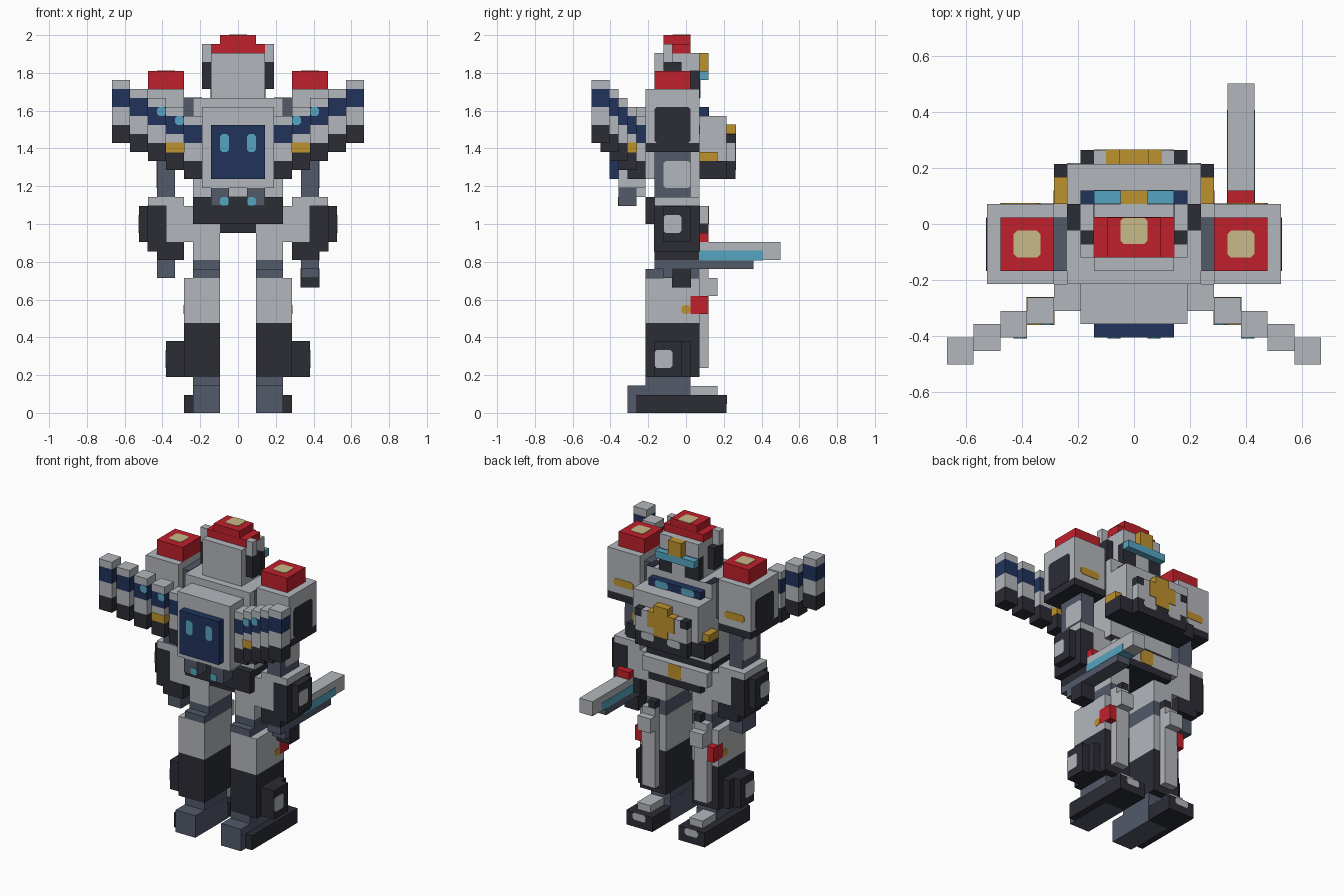
import bpy, bmesh
from mathutils import Vector

cube = bpy.data.objects.get("Cube")
if cube:
    bpy.data.objects.remove(cube, do_unlink=True)

U = 2 / 42          # grid unit
PALETTE = {
    "light_grey": (.45, .47, .50), "charcoal": (.025, .026, .036),
    "slate": (.084, .10, .141), "navy": (.015, .034, .107),
    "cyan": (.089, .376, .527), "gold": (.515, .288, .027),
    "red": (.53, .0144, .024), "cream": (.578, .491, .246),
}
MATS = {}
for name, rgb in PALETTE.items():
    m = bpy.data.materials.new(name)
    m.use_nodes = True
    m.diffuse_color = (*rgb, 1)
    m.node_tree.nodes["Principled BSDF"].inputs["Base Color"].default_value = (*rgb, 1)
    MATS[name] = m


def box(name, colour, x, y, z, grow=0.0, soft=None):
    """Block between grid limits; y counts from the front edge of the model.
    grow lifts painted blocks off the surface, soft rounds edges along an axis."""
    lo = Vector((x[0] * U, y[0] * U - .5, z[0] * U)) - Vector((grow,) * 3)
    hi = Vector((x[1] * U, y[1] * U - .5, z[1] * U)) + Vector((grow,) * 3)
    bm = bmesh.new()
    bmesh.ops.create_cube(bm, size=1)
    for v in bm.verts:
        v.co = Vector([(a + b) / 2 + c * (b - a) for a, b, c in zip(lo, hi, v.co)])
    if soft is not None:
        edges = [e for e in bm.edges
                 if abs((e.verts[0].co - e.verts[1].co).normalized()[soft]) > .9]
        bmesh.ops.bevel(bm, geom=edges, offset=U * .25, segments=1, affect='EDGES')
    mesh = bpy.data.meshes.new(name)
    bm.to_mesh(mesh)
    bm.free()
    mesh.materials.append(MATS[colour])
    ob = bpy.data.objects.new(name, mesh)
    bpy.context.collection.objects.link(ob)
    return ob


def pair(name, colour, x, y, z, **kw):
    box("left_" + name, colour, x, y, z, **kw)
    box("right_" + name, colour, (-x[1], -x[0]), y, z, **kw)


P = .004            # paint thickness
T = .06             # paint thickness in grid units

# Feet
pair("sole", "charcoal", (2, 6), (5, 15), (0, 2))
pair("heel", "slate", (2, 5), (4, 11), (0, 3), grow=.001)
pair("ankle", "slate", (2, 5), (6, 11), (3, 4))
pair("toe_cap", "light_grey", (3, 5), (11, 14), (2, 3))
pair("toe_patch", "light_grey", (3, 5), (15, 15 + T), (1, 2), soft=1)

# Lower legs
pair("calf", "charcoal", (2, 6), (6, 12), (4, 10))
pair("shin", "light_grey", (2, 6), (6, 12), (10, 15))
pair("shin_guard", "light_grey", (3, 5), (12, 13), (5, 13))
pair("knee_guard", "light_grey", (3, 5), (12, 14), (13, 15))
pair("knee_top", "light_grey", (3, 5), (12, 13), (15, 16))
pair("knee_clip", "charcoal", (3, 4), (12, 13), (16, 17))
pair("shin_light", "red", (5, 6), (11, 13), (11, 13), grow=.001)
pair("shin_marker", "gold", (6, 6 + T), (10, 11), (11, 12), soft=0)
pair("calf_pod", "charcoal", (6, 7), (7, 11), (4, 8))
pair("calf_pod_end", "charcoal", (7, 8), (7, 10), (4, 8))
pair("calf_pod_patch", "light_grey", (8, 8 + T), (7, 9), (5, 7), soft=0)

# Thighs and hips
pair("knee_joint", "slate", (2, 5), (6, 12), (15, 16))
pair("thigh_band", "slate", (2, 5), (7, 12), (16, 17))
pair("thigh", "light_grey", (2, 5), (7, 12), (17, 21))
box("crotch", "charcoal", (-2, 2), (7, 12), (20, 21))
box("belt", "charcoal", (-5, 5), (6, 12), (21, 24))
box("skirt", "light_grey", (-5, 5), (12, 13), (21, 23))
box("skirt_hem", "charcoal", (-4, 4), (12, 13), (20, 21))
box("buckle", "gold", (-1, 1), (13, 13 + T), (21, 23), soft=1)

# Torso and chest
box("waist", "light_grey", (-5, 5), (7, 12), (24, 26))
box("torso", "light_grey", (-5, 5), (6, 12), (26, 35))
box("chest", "light_grey", (-5, 5), (12, 15), (28, 33))
box("chest_base", "charcoal", (-6, 6), (12, 15), (26, 28))
box("chest_plate", "light_grey", (-4, 4), (15, 16), (28, 31))
box("chest_plate_base", "charcoal", (-4, 4), (15, 16), (26, 28))
box("emblem_bar", "gold", (-2, 2), (15, 16), (29, 31), grow=P)
box("emblem_post", "gold", (-1, 1), (15, 16), (28, 32), grow=P)
pair("chest_vent", "gold", (5, 6), (12, 14), (28, 29))
pair("chest_base_patch", "light_grey", (1, 3), (16, 16 + T), (27, 28), soft=1)
pair("chest_corner", "charcoal", (3, 4), (15, 16), (30, 31), grow=.001)
box("collar", "navy", (-4, 4), (12, 13), (33, 34))
pair("collar_light", "cyan", (1, 3), (13, 13 + T), (33, 34), soft=1)
pair("collar_pad", "charcoal", (4, 5), (10, 12), (35, 35 + T))

# Head
box("head", "light_grey", (-3, 3), (7, 12), (35, 40))
box("face", "charcoal", (-3, 3), (11, 12), (35, 38), grow=.002)
box("mask", "light_grey", (-1, 1), (12, 12 + T * 2), (35, 37))
box("visor", "cyan", (-3, 3), (12, 13), (37, 38))
box("crest", "gold", (-1, 1), (12, 13), (38, 40))
pair("ear", "charcoal", (3, 4), (8, 10), (36, 39))
pair("ear_fin", "light_grey", (3, 4), (8, 9), (39, 41))
box("cap", "red", (-3, 3), (8, 11), (40, 41), grow=.001)
box("cap_top", "red", (-2, 2), (8, 11), (41, 42))
box("cap_lamp", "cream", (-1, 1), (9, 11), (42, 42 + T), soft=2)

# Shoulders and arms
pair("shoulder_joint", "slate", (5, 6), (7, 11), (30, 35.05))
pair("shoulder", "light_grey", (6, 11), (6, 12), (30, 36))
pair("shoulder_base", "charcoal", (6, 11), (6, 12), (29, 30))
pair("shoulder_side", "charcoal", (11, 11 + T), (7, 11), (30, 34), soft=0)
pair("shoulder_stripe", "gold", (7, 10), (12, 12 + T), (31, 32), soft=1)
pair("shoulder_lamp", "red", (6, 10), (7, 11), (36, 38))
pair("shoulder_lens", "cream", (7, 9), (8, 10), (38, 38 + T), soft=2)
pair("upper_arm", "slate", (7, 9), (7, 11), (24, 29))
pair("upper_arm_patch", "light_grey", (9, 9 + T), (8, 11), (25, 28), soft=0)
pair("forearm", "light_grey", (6, 10), (7, 12), (19, 24))
pair("forearm_inner", "light_grey", (5, 6), (7, 12), (19, 23))
pair("forearm_shell", "charcoal", (8, 10), (7, 12), (18, 23), grow=.002)
pair("wrist", "charcoal", (6, 9), (7, 12), (17, 19), grow=.001)
pair("elbow_disc", "charcoal", (10, 11), (8, 11), (19, 23))
pair("elbow_patch", "light_grey", (11, 11 + T), (8, 10), (20, 22), soft=0)
pair("hand", "slate", (7, 9), (8, 11), (15, 17))

# Held blaster
box("blaster_barrel", "light_grey", (7, 9), (12, 21), (17, 19))
box("blaster_stripe", "cyan", (7, 9), (12, 19), (17, 18), grow=.002)
box("blaster_rail", "slate", (7, 9), (7, 18), (16, 17))
box("blaster_grip", "charcoal", (7, 9), (9, 11), (14, 16), grow=.002)
box("blaster_sight", "red", (7, 9), (12, 13), (19, 20))

# Backpack
box("backpack", "light_grey", (-4, 4), (3, 6), (25, 34))
box("backpack_panel", "navy", (-3, 3), (2, 3), (26, 32))
pair("panel_light", "cyan", (1, 2), (2 - T, 2), (29, 31), soft=1)
pair("thruster", "slate", (1, 3), (3, 5), (23, 25))
pair("thruster_glow", "cyan", (1, 2), (3 - T, 3), (23, 24), soft=1)
box("backpack_base", "light_grey", (-3, 3), (5, 6), (24, 25))

# Stepped wings: each feather is a striped stack
for i in range(5):
    x, y, z = (4 + 2 * i, 6 + 2 * i), (4 - i, 6 - i), 26 + i
    for part, colour, a, b in (("tip", "charcoal", 0, 2), ("lower", "light_grey", 2, 4),
                               ("band", "navy", 4, 6), ("top", "light_grey", 6, 7)):
        pair(f"wing_{i}_{part}", colour, x, y, (z + a, z + b))
    if i in (1, 2):
        pair(f"wing_{i}_light", "cyan", (x[0], x[0] + 1), (y[0] - T, y[0]), (z + 5, z + 6), soft=1)
    if i == 1:
        pair("wing_marker", "gold", x, y, (z + 2, z + 3), grow=.002)
